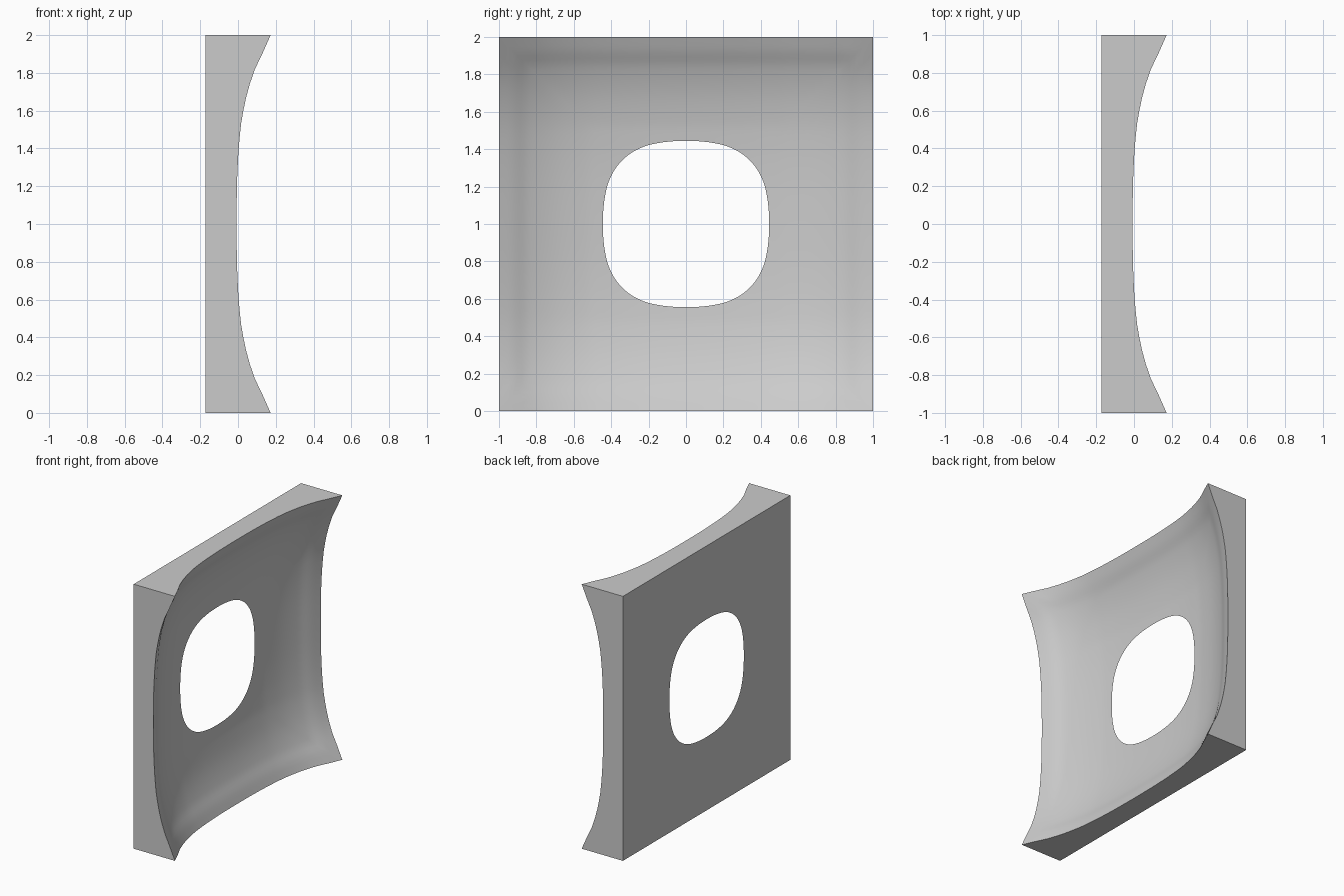
import bpy, bmesh, math

cube = bpy.data.objects.get("Cube")
if cube:
    bpy.data.objects.remove(cube, do_unlink=True)

BACK = -0.1725    # flat rear plane
FRONT = 0.1725    # height of the four corner tips
PER_SIDE = 32     # segments along each side of the square
RINGS = 26        # loops between the opening and the square rim

# Flare profile: distance from the centre line, rise
PROFILE = [(0, 0), (.2, .002), (.35, .008), (.45, .0155), (.545, .026),
           (.70, .058), (.84, .105), (.925, .148), (1, .18)]


def slope(i):
    a, b = PROFILE[max(i - 1, 0)], PROFILE[min(i + 1, len(PROFILE) - 1)]
    return 0 if i == 0 else (b[1] - a[1]) / (b[0] - a[0])


def rise(d):
    """Smooth interpolation of the flare profile."""
    d = min(abs(d), 1)
    i = max(k for k in range(len(PROFILE) - 1) if PROFILE[k][0] <= d)
    (x0, y0), (x1, y1) = PROFILE[i], PROFILE[i + 1]
    w = x1 - x0
    t = (d - x0) / w
    return (y0 * (1 + 2 * t) * (1 - t) ** 2 + y1 * t * t * (3 - 2 * t)
            + w * t * (1 - t) * (slope(i) * (1 - t) - slope(i + 1) * t))


def height(y, z):
    return FRONT - 2 * rise(1) + rise(y) + rise(z)


def opening(y, z):
    """Fraction of the ray at which the dished face meets the rear plane."""
    lo, hi = 0.0, 1.0
    for _ in range(40):
        mid = (lo + hi) / 2
        if height(mid * y, mid * z) < BACK:
            lo = mid
        else:
            hi = mid
    return hi


# Points around the square rim, corners included
rim = []
for q in range(4):
    c, s = round(math.cos(q * math.pi / 2)), round(math.sin(q * math.pi / 2))
    for k in range(PER_SIDE):
        v = math.tan((k / PER_SIDE - .5) * math.pi / 2)
        rim.append((c - s * v, s + c * v))

bm = bmesh.new()
rings = [[] for _ in range(RINGS + 1)]
back_rim = []
for y, z in rim:
    start = opening(y, z)
    for r, ring in enumerate(rings):
        f = start + (1 - start) * r / RINGS
        x = BACK if r == 0 else height(f * y, f * z)
        ring.append(bm.verts.new((x, f * y, 1 + f * z)))
    back_rim.append(bm.verts.new((BACK, y, 1 + z)))

# Dished face, outer walls, then flat back with the opening
loops = rings + [back_rim, rings[0]]
n = len(rim)
for a, b in zip(loops, loops[1:]):
    for k in range(n):
        j = (k + 1) % n
        face = bm.faces.new((a[k], b[k], b[j], a[j]))
        face.smooth = True
bmesh.ops.recalc_face_normals(bm, faces=bm.faces)

mesh = bpy.data.meshes.new("dished_panel")
bm.to_mesh(mesh)
bm.free()
panel = bpy.data.objects.new("dished_panel", mesh)
bpy.context.collection.objects.link(panel)

# Plain grey material
grey = bpy.data.materials.new("plain_grey")
grey.use_nodes = True
colour = (0.6, 0.6, 0.6, 1)
grey.diffuse_color = colour
grey.node_tree.nodes["Principled BSDF"].inputs["Base Color"].default_value = colour
mesh.materials.append(grey)

# Smooth dish, crisp rim
bpy.context.view_layer.objects.active = panel
panel.select_set(True)
bpy.ops.object.shade_smooth_by_angle(angle=math.radians(30))
